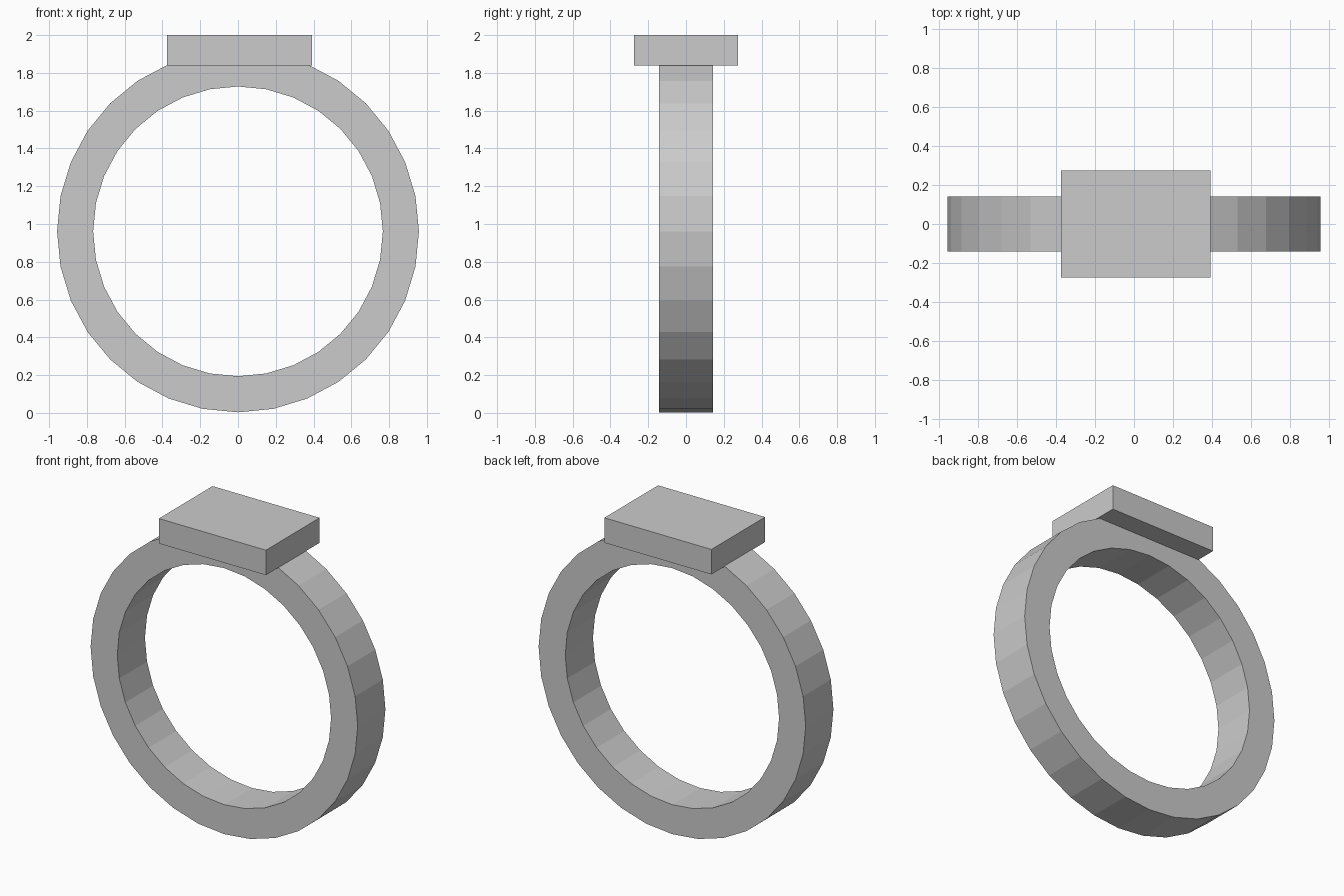
import bpy
import bmesh
from math import sin, cos, tau

cube = bpy.data.objects.get("Cube")
if cube:
    bpy.data.objects.remove(cube, do_unlink=True)

# Single plain metal colour
metal = bpy.data.materials.new("light_grey_metal")
metal.use_nodes = True
grey = (0.6, 0.6, 0.6, 1.0)
metal.diffuse_color = grey
metal.node_tree.nodes["Principled BSDF"].inputs["Base Color"].default_value = grey


def finish(bm, name):
    bmesh.ops.recalc_face_normals(bm, faces=bm.faces)
    mesh = bpy.data.meshes.new(name)
    bm.to_mesh(mesh)
    bm.free()
    mesh.materials.append(metal)
    obj = bpy.data.objects.new(name, mesh)
    bpy.context.collection.objects.link(obj)
    return obj


def make_band(name, outer, inner, half_width, centre_z, sides):
    """Sweep a rectangular section round the y axis."""
    bm = bmesh.new()
    section = [(outer, -half_width), (outer, half_width),
               (inner, half_width), (inner, -half_width)]
    rings = []
    for i in range(sides):
        a = tau * i / sides
        rings.append([bm.verts.new((r * sin(a), y, centre_z + r * cos(a)))
                      for r, y in section])
    for i, ring in enumerate(rings):
        following = rings[(i + 1) % sides]
        for j in range(4):
            k = (j + 1) % 4
            bm.faces.new((ring[j], ring[k], following[k], following[j]))
    return finish(bm, name)


def make_block(name, low, high):
    bm = bmesh.new()
    bmesh.ops.create_cube(bm, size=1)
    for v in bm.verts:
        v.co = [h if c > 0 else l for c, l, h in zip(v.co, low, high)]
    return finish(bm, name)


# Ring band and the flat plate set into its top
make_band("ring_band", 0.958, 0.767, 0.142, 0.961, 32)
make_block("top_plate", (-0.375, -0.275, 1.838), (0.393, 0.275, 2.0))
